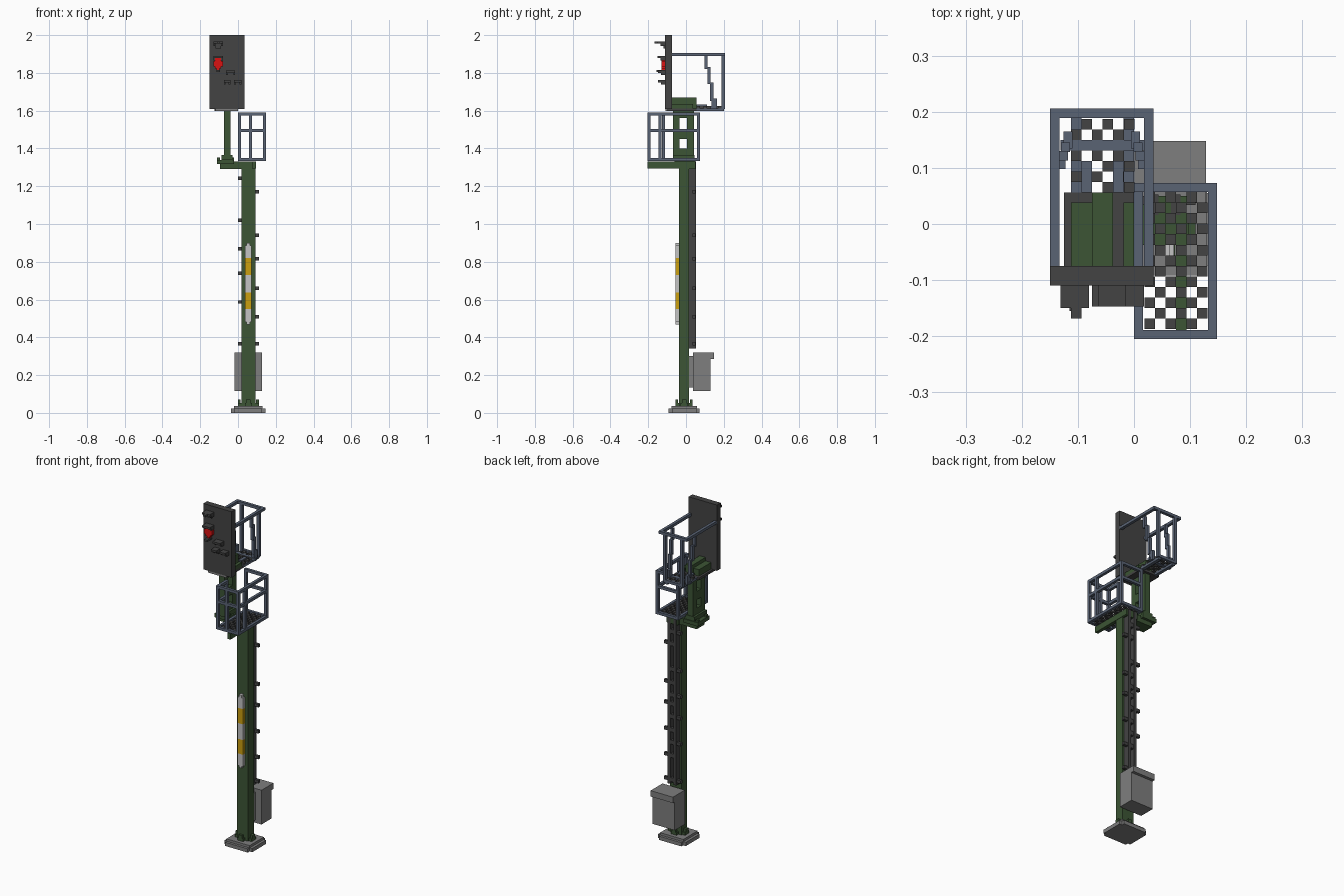
import bpy, bmesh

cube = bpy.data.objects.get("Cube")
if cube:
    bpy.data.objects.remove(cube)


def material(name, rgb):
    m = bpy.data.materials.new(name)
    m.use_nodes = True
    m.diffuse_color = (*rgb, 1)
    bsdf = m.node_tree.nodes["Principled BSDF"]
    bsdf.inputs["Base Color"].default_value = (*rgb, 1)
    bsdf.inputs["Roughness"].default_value = 0.8
    return m


GREEN = material("mast green", (0.045, 0.09, 0.035))
DARK = material("dark grey", (0.056, 0.056, 0.056))
STEEL = material("blue grey steel", (0.10, 0.125, 0.175))
GREY = material("concrete grey", (0.21, 0.21, 0.21))
WHITE = material("marker white", (0.55, 0.55, 0.55))
YELLOW = material("marker yellow", (0.60, 0.35, 0.005))
RED = material("lamp red", (0.70, 0.006, 0.006))


def boxes(name, mat, items):
    """One object from boxes given as (x0, x1, y0, y1, z0, z1)."""
    bm = bmesh.new()
    for x0, x1, y0, y1, z0, z1 in items:
        v = [bm.verts.new((x, y, z)) for x in (x0, x1) for y in (y0, y1) for z in (z0, z1)]
        for f in ((0, 1, 3, 2), (4, 6, 7, 5), (0, 4, 5, 1), (2, 3, 7, 6), (0, 2, 6, 4), (1, 5, 7, 3)):
            bm.faces.new([v[i] for i in f])
    bmesh.ops.recalc_face_normals(bm, faces=bm.faces)
    me = bpy.data.meshes.new(name)
    bm.to_mesh(me)
    bm.free()
    me.materials.append(mat)
    ob = bpy.data.objects.new(name, me)
    bpy.context.collection.objects.link(ob)
    return ob


C = 0.01875  # module used for rails and grating cells


def grating(name, x0, y0, nx, ny, z, parity):
    """Checkered open floor made of alternating square plates."""
    boxes(name, DARK, [(x0 + i * C, x0 + (i + 1) * C, y0 + j * C, y0 + (j + 1) * C, z, z + 0.012)
                       for i in range(nx) for j in range(ny) if (i + j) % 2 == parity])


# Foundation and mast foot
boxes("foundation", GREY, [(-0.037, 0.145, -0.075, 0.055, 0, 0.022),
                           (-0.02, 0.128, -0.092, 0.072, 0, 0.022),
                           (-0.022, 0.13, -0.077, 0.057, 0.022, 0.036)])
boxes("mast_foot", GREEN, [(0.0, 0.11, -0.03, 0.01, 0.036, 0.052),
                           (0.037, 0.073, -0.056, 0.035, 0.036, 0.052)])
boxes("foot_gussets", GREEN, [(0.0, 0.014, -0.022, 0.002, 0.052, 0.07),
                              (0.096, 0.11, -0.022, 0.002, 0.052, 0.07),
                              (0.043, 0.067, -0.056, -0.043, 0.052, 0.07),
                              (0.043, 0.067, 0.022, 0.035, 0.052, 0.07)])
boxes("mast", GREEN, [(0.018, 0.092, -0.037, 0.016, 0.036, 1.33)])

# Ladder on the back of the mast, with alternating foot pegs
boxes("ladder_rails", DARK, [(0.027, 0.044, 0.016, 0.053, 0.34, 1.33),
                             (0.066, 0.083, 0.016, 0.053, 0.34, 1.33)])
left_z = (1.243, 1.02, 0.868, 0.74, 0.587, 0.365)
right_z = (1.17, 0.94, 0.815, 0.66, 0.508, 0.365)
boxes("ladder_pegs", DARK,
      [(0.0, 0.044, 0.034, 0.05, z - 0.009, z + 0.009) for z in left_z]
      + [(0.066, 0.11, 0.034, 0.05, z - 0.009, z + 0.009) for z in right_z])
boxes("ladder_crossbars", DARK, [(0.044, 0.066, 0.03, 0.05, z - 0.012, z + 0.012)
                                 for z in left_z + right_z])

# Striped marker on the front of the mast
xm, ym = 0.054, (-0.056, -0.037)


def band(z0, z1, w=0.017):
    return (xm - w, xm + w, *ym, z0, z1)


boxes("marker_white", WHITE, [band(0.48, 0.55), band(0.637, 0.73), band(0.82, 0.885),
                              band(0.468, 0.48, 0.009), band(0.885, 0.9, 0.009)])
boxes("marker_yellow", YELLOW, [band(0.55, 0.637), band(0.73, 0.82)])

# Equipment cabinet behind the mast
boxes("cabinet", GREY, [(-0.018, 0.128, 0.037, 0.131, 0.117, 0.285)])
boxes("cabinet_lid", GREY, [(-0.018, 0.128, 0.037, 0.148, 0.285, 0.32)])
boxes("cabinet_bracket", GREY, [(0.02, 0.09, 0.016, 0.037, 0.135, 0.3)])

# Lower platform: cantilever arm, floor and railing
boxes("platform_arm", GREEN, [(0.075, 0.094, -0.205, 0.05, 1.295, 1.33),
                              (0.018, 0.092, -0.037, 0.05, 1.29, 1.33)])
grating("lower_floor", C, -0.187, 6, 13, 1.333, 0)
x0, x1, y0, y1 = 0.0, 0.148, -0.205, 0.073
zb, zm, zt = 1.333, 1.488, 1.575
t = 0.016
rail = []
for z in (zb, zm, zt):
    rail += [(x0, x1, y0, y0 + t, z, z + t), (x1 - t, x1, y0, y1, z, z + t),
             (x0, x1, y1 - t, y1, z, z + t)]
    rail.append((x0, x0 + t, y0, y1 if z == zb else -0.11, z, z + t))
for x, y in ((x0, y0), (0.058, y0), (x1 - t, y0), (x1 - t, -0.145), (x1 - t, y1 - t),
             (x0, y1 - t), (x0, -0.126)):
    rail.append((x, x + t, y, y + t, zb, zt + t))
boxes("lower_railing", STEEL, rail)

# Side bracket and windowed post carrying the signal head
boxes("side_bracket", GREEN, [(-0.095, 0.02, -0.037, 0.035, 1.292, 1.33),
                              (-0.112, -0.02, -0.06, 0.05, 1.318, 1.34),
                              (-0.088, -0.028, -0.07, 0.045, 1.34, 1.365)])
boxes("head_post", GREEN, [(-0.075, -0.04, -0.07, -0.035, 1.36, 1.61),
                           (-0.075, -0.04, 0.005, 0.042, 1.36, 1.61)]
      + [(-0.075, -0.04, -0.035, 0.005, a, b)
         for a, b in ((1.36, 1.40), (1.45, 1.50), (1.56, 1.61))])
boxes("bracket_bolts", GREEN, [(x, x + 0.016, y, y + 0.016, 1.335, 1.352)
                               for x in (-0.11, -0.038) for y in (-0.05, 0.03)])
boxes("head_mount", GREEN, [(-0.112, -0.075, -0.075, 0.038, 1.612, 1.65),
                            (-0.075, -0.037, -0.075, 0.056, 1.612, 1.67),
                            (-0.019, 0.0, -0.075, 0.038, 1.612, 1.635)])
boxes("head_plate", DARK, [(-0.125, 0.0, -0.1, 0.056, 1.598, 1.612)])
boxes("head_sill", GREY, [(-0.12, 0.0, -0.108, -0.1, 1.598, 1.609)])

# Signal head board, lamp hoods and red lamp
boxes("signal_board", DARK, [(-0.15, 0.035, -0.11, -0.075, 1.61, 2.0)])
hoods = []
for a, b, z, y in ((-0.131, -0.08, 1.955, -0.15), (-0.131, -0.08, 1.878, -0.15),
                   (-0.064, -0.015, 1.80, -0.147), (-0.075, -0.04, 1.75, -0.147),
                   (-0.02, 0.018, 1.75, -0.147)):
    hoods += [(a, b, y, -0.11, z, z + 0.012), (a, a + 0.01, y + 0.015, -0.11, z - 0.012, z),
              (b - 0.01, b, y + 0.015, -0.11, z - 0.012, z)]
hoods += [(-0.112, -0.094, -0.168, -0.15, 1.955, 1.967),
          (-0.115, -0.094, -0.155, -0.11, 1.804, 1.814)]
boxes("lamp_hoods", DARK, hoods)
boxes("lamp_lenses", DARK, [(-0.12, -0.09, -0.118, -0.11, 1.93, 1.955)])
boxes("red_lamp", RED, [(-0.131, -0.08, -0.13, -0.11, 1.835, 1.862),
                        (-0.122, -0.089, -0.13, -0.11, 1.824, 1.878),
                        (-0.113, -0.098, -0.13, -0.11, 1.814, 1.824)])

# Upper maintenance platform behind the head
grating("upper_floor", -0.112, 0.056, 6, 7, 1.612, 1)
boxes("upper_floor_frame", STEEL, [(-0.112, 0.0, 0.19, 0.205, 1.61, 1.626),
                                   (-0.131, C, 0.131, 0.15, 1.61, 1.626),
                                   (-0.112, -0.094, 0.05, 0.2, 1.598, 1.612),
                                   (-0.019, 0.0, 0.05, 0.2, 1.598, 1.612)])
boxes("foot_plates", STEEL, [(-0.094, -0.075, 0.056, 0.112, 1.624, 1.632),
                             (-0.037, -0.019, 0.056, 0.112, 1.624, 1.632)])
boxes("upper_handrail", STEEL, [(-0.15, -0.133, -0.075, 0.206, 1.889, 1.905),
                                (0.018, 0.035, -0.075, 0.206, 1.889, 1.905),
                                (-0.15, 0.035, 0.189, 0.206, 1.889, 1.905)])
boxes("upper_posts", STEEL, [(-0.122, -0.105, 0.189, 0.206, 1.61, 1.89),
                             (-0.01, 0.007, 0.189, 0.206, 1.61, 1.89)])
# Stepped side braces
steps = ((0.098, 0.114, 1.82, 1.89), (0.113, 0.13, 1.74, 1.83),
         (0.128, 0.145, 1.65, 1.75), (0.135, 0.165, 1.61, 1.665))
boxes("side_braces", STEEL, [(x + s * 0.004 * i, x + 0.016 + s * 0.004 * i, a, b, c, d)
                             for x, s in ((-0.138, 1), (0.007, -1))
                             for i, (a, b, c, d) in enumerate(steps)])
